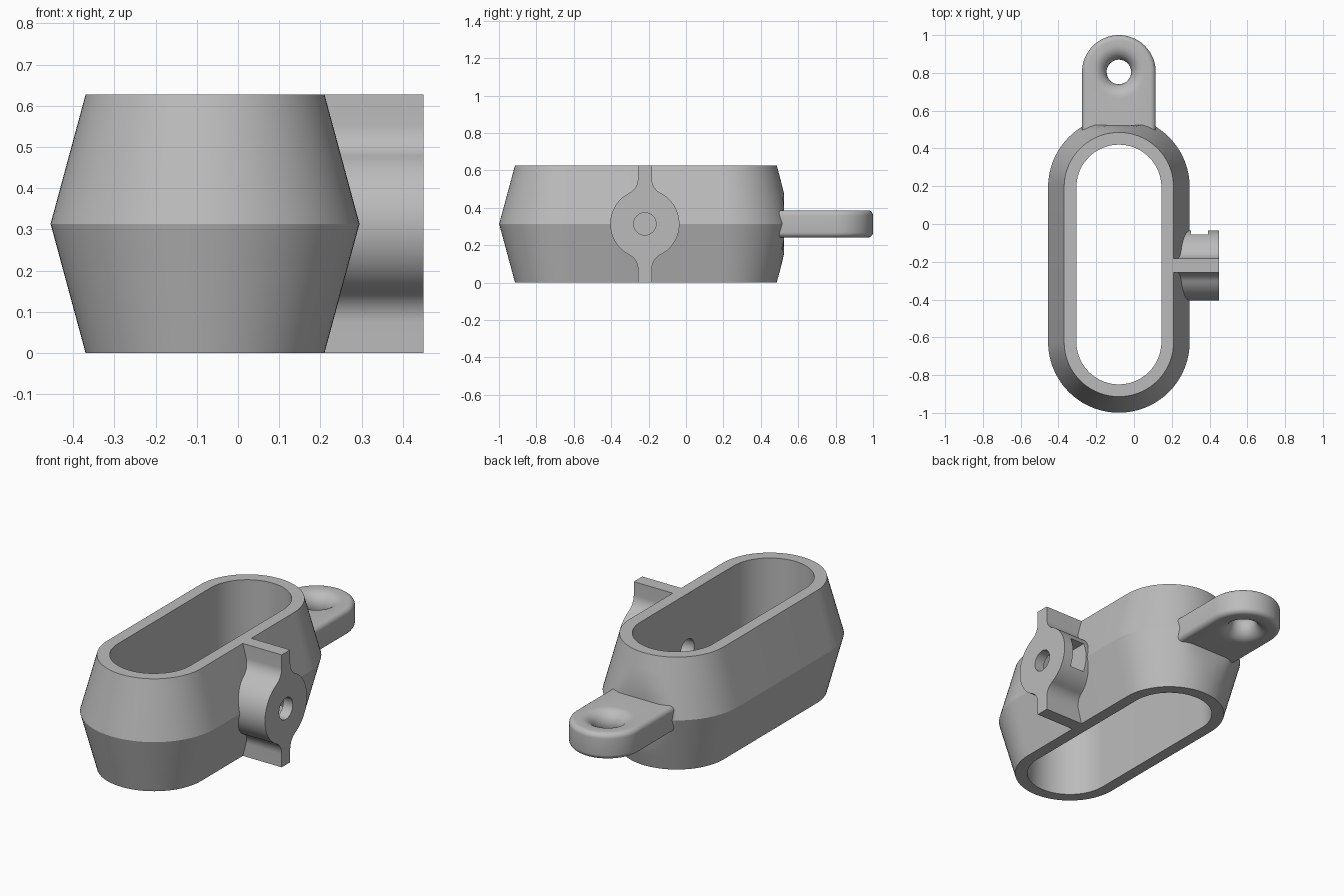
import bpy, bmesh
from math import pi, sin, cos, sqrt, atan2, radians

if "Cube" in bpy.data.objects:
    bpy.data.objects.remove(bpy.data.objects["Cube"], do_unlink=True)

CX = -0.08                      # centre line of the sleeve
Y0, Y1 = -0.624, 0.195          # centres of its round ends
HEIGHT, MID = 0.627, 0.3135
BOSS_Y = -0.22

grey = bpy.data.materials.new("plain grey")
grey.use_nodes = True
grey.diffuse_color = (0.5, 0.5, 0.5, 1)
grey.node_tree.nodes["Principled BSDF"].inputs["Base Color"].default_value = (0.5, 0.5, 0.5, 1)


def loft(name, rings, closed=False):
    """Skin a list of equal-length rings; loop them round or cap both ends."""
    bm = bmesh.new()
    rows = [[bm.verts.new(p) for p in ring] for ring in rings]
    n = len(rows[0])
    pairs = list(zip(rows, rows[1:])) + ([(rows[-1], rows[0])] if closed else [])
    for a, b in pairs:
        for i in range(n):
            j = (i + 1) % n
            bm.faces.new((a[i], a[j], b[j], b[i]))
    if not closed:
        bm.faces.new(rows[0])
        bm.faces.new(rows[-1])
    bmesh.ops.recalc_face_normals(bm, faces=bm.faces)
    mesh = bpy.data.meshes.new(name)
    bm.to_mesh(mesh)
    bm.free()
    mesh.materials.append(grey)
    ob = bpy.data.objects.new(name, mesh)
    bpy.context.collection.objects.link(ob)
    return ob


def smooth(ob):
    bpy.ops.object.select_all(action='DESELECT')
    ob.select_set(True)
    bpy.context.view_layer.objects.active = ob
    bpy.ops.object.shade_smooth_by_angle(angle=radians(25))


def cut(ob, cutter):
    m = ob.modifiers.new("cut " + cutter.name, 'BOOLEAN')
    m.operation, m.solver, m.object = 'DIFFERENCE', 'EXACT', cutter
    bpy.context.view_layer.objects.active = ob
    bpy.ops.object.select_all(action='DESELECT')
    ob.select_set(True)
    bpy.ops.object.modifier_apply(modifier=m.name)


def stadium(r, z, seg=36):
    """Long oval ring, flattened slightly at the rear."""
    pts = []
    for yc, start in ((Y1, 0), (Y0, pi)):
        for i in range(seg + 1):
            a = start + pi * i / seg
            pts.append((CX + r * cos(a), min(yc + r * sin(a), 0.525), z))
    return pts


# Sleeve: waisted outside, straight bore
rings = [stadium(0.225, 0)]
for t in (0, 0.25, 0.5, 0.75, 1, 0.75, 0.5, 0.25, 0):
    z = MID * t if len(rings) <= 5 else HEIGHT - MID * t
    rings.append(stadium(0.29 + 0.085 * t, z))
rings.append(stadium(0.225, HEIGHT))
sleeve = loft("sleeve", rings, closed=True)

# Side boss: disc blending through concave fillets into a narrow full-height rib
R, RIB, H = 0.185, 0.0375, 0.24
F = (RIB**2 + H**2 - R**2) / (2 * (R - RIB))
lean = atan2(H, RIB + F)
quarter = [(R * cos(lean * i / 14), R * sin(lean * i / 14)) for i in range(15)]
for i in range(1, 13):
    a = pi + lean * (1 - i / 12)
    quarter.append((RIB + F + F * cos(a), H + F * sin(a)))
quarter.append((RIB, MID))
half = quarter + [(-y, z) for y, z in reversed(quarter)]
outline = half + [(-y, -z) for y, z in half if abs(z) > 1e-6]
boss = loft("side_boss", [[(x, BOSS_Y + y, MID + z) for y, z in outline] for x in (0.21, 0.45)])

# Cutters: screw hole through boss and wall, and the nut slot opening to the rear
hole = loft("hole_cutter", [[(x, BOSS_Y + 0.06 * cos(2 * pi * i / 32), MID + 0.06 * sin(2 * pi * i / 32))
                             for i in range(32)] for x in (0.05, 0.55)])
slot = loft("slot_cutter", [[(x, BOSS_Y + y, MID + z) for y, z in
                             ((0.3, -0.085), (0.3, 0.085), (-0.05, 0.085), (-0.1, 0), (-0.05, -0.085))]
                            for x in (0.302, 0.392)])
cut(sleeve, hole)
cut(boss, hole)
cut(boss, slot)
for c in (hole, slot):
    bpy.data.objects.remove(c, do_unlink=True)

# Rear lug: rounded tab with soft edges and a flared eyelet
W, LY, BASE, T, FIL, EYE = 0.195, 0.805, 0.45, 0.073, 0.028, 0.065


def tab_outline(d, z):
    w, back = W - d, BASE - LY
    pts = [(w * cos(pi * i / 36), w * sin(pi * i / 36)) for i in range(37)]
    pts += [(-w, back * i / 8) for i in range(1, 9)]
    pts += [(-w + 2 * w * i / 10, back) for i in range(1, 11)]
    pts += [(w, back * (8 - i) / 8) for i in range(1, 8)]
    return [(CX + x, LY + y, MID + z) for x, y in pts]


def eye_ring(r, z):
    ring = []
    for x, y, _ in tab_outline(0, 0):
        a = atan2(y - LY, x - CX)
        ring.append((CX + r * cos(a), LY + r * sin(a), MID + z))
    return ring


edge = [(FIL * (1 - cos(pi / 2 * i / 6)), T - FIL * (1 - sin(pi / 2 * i / 6))) for i in range(7)]
rings = [tab_outline(d, -z) for d, z in reversed(edge)] + [tab_outline(d, z) for d, z in edge]
for i in range(17):
    a = pi / 2 - pi * i / 16
    rings.append(eye_ring(EYE + T * (1 - cos(a)), T * sin(a)))
lug = loft("rear_lug", rings, closed=True)

for ob in (sleeve, boss, lug):
    smooth(ob)
